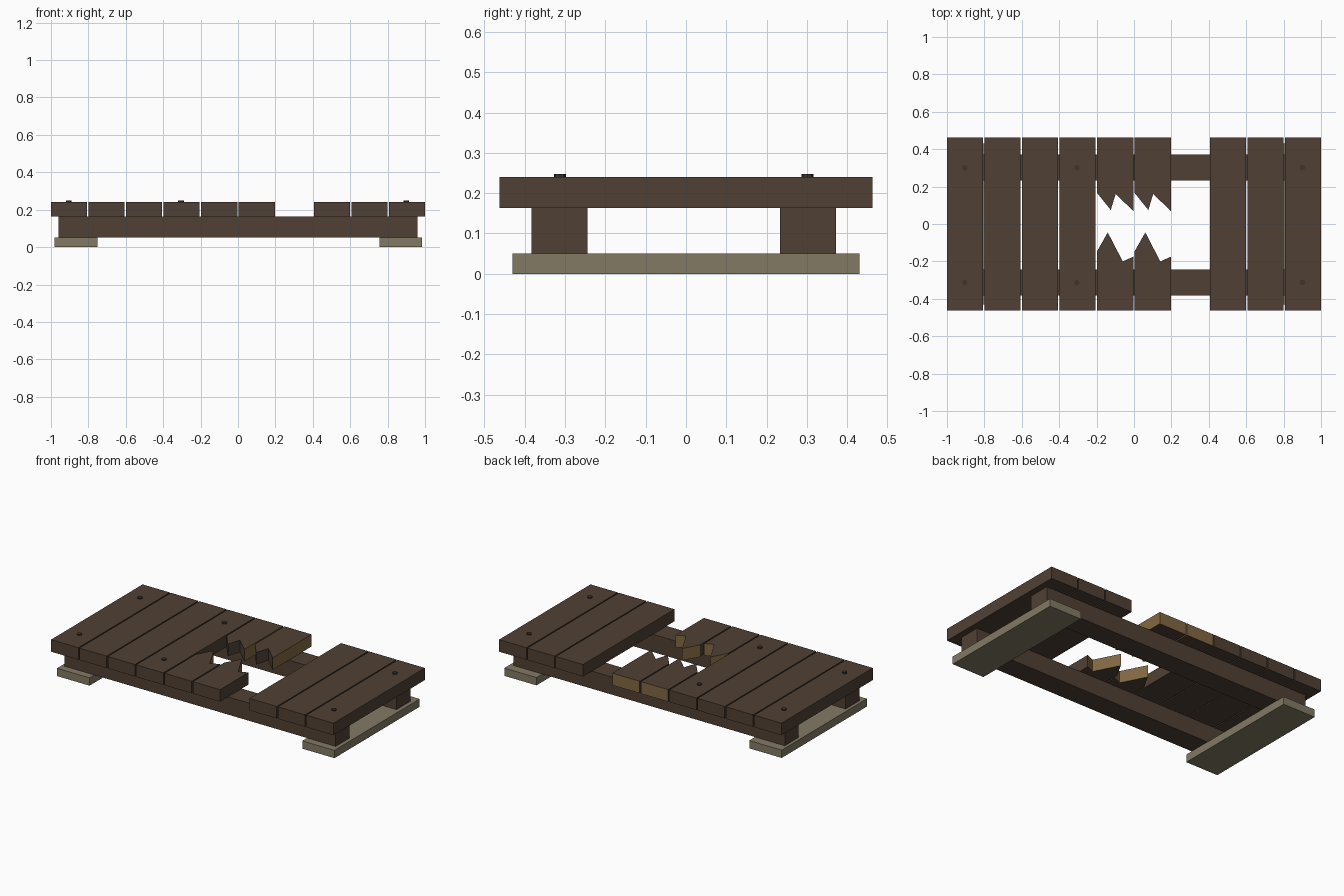
import bpy, bmesh

old = bpy.data.objects.get("Cube")
if old:
    bpy.data.objects.remove(old, do_unlink=True)


def material(name, r, g, b):
    col = [((c / 255 + 0.055) / 1.055) ** 2.4 for c in (r, g, b)] + [1]
    m = bpy.data.materials.new(name)
    m.use_nodes = True
    m.diffuse_color = col
    m.node_tree.nodes["Principled BSDF"].inputs["Base Color"].default_value = col
    return m


WOOD = material("dark wood", 80, 64, 52)
SPLIT = material("fresh split wood", 130, 104, 66)
SILL = material("weathered sill", 131, 122, 101)
NAIL = material("nail iron", 62, 50, 45)


def prism(name, outline, z0, z1, mats, is_split=None):
    """Extrude a flat outline upward; is_split picks side faces by their normal."""
    bm = bmesh.new()
    base = bm.faces.new([bm.verts.new((x, y, z0)) for x, y in outline])
    top = bmesh.ops.extrude_face_region(bm, geom=[base])["geom"]
    bmesh.ops.translate(bm, vec=(0, 0, z1 - z0),
                        verts=[v for v in top if isinstance(v, bmesh.types.BMVert)])
    bmesh.ops.recalc_face_normals(bm, faces=bm.faces)
    for f in bm.faces:
        if is_split and abs(f.normal.z) < 0.5 and is_split(f.normal):
            f.material_index = 1
    me = bpy.data.meshes.new(name)
    bm.to_mesh(me)
    bm.free()
    for m in mats:
        me.materials.append(m)
    ob = bpy.data.objects.new(name, me)
    bpy.context.collection.objects.link(ob)
    return ob


def box(name, x0, x1, y0, y1, z0, z1, mat):
    return prism(name, [(x0, y0), (x1, y0), (x1, y1), (x0, y1)], z0, z1, [mat])


BEAM_Z, DECK_Z, TOP_Z = 0.05, 0.163, 0.24
HALF_Y, HALF_W = 0.463, 0.0965

# Sills under both ends
box("sill_right", -0.98, -0.75, -0.431, 0.431, 0, BEAM_Z, SILL)
box("sill_left", 0.757, 0.985, -0.431, 0.431, 0, BEAM_Z, SILL)

# Long bearers
box("beam_front", -0.96, 0.96, -0.383, -0.244, BEAM_Z, DECK_Z, WOOD)
box("beam_back", -0.96, 0.96, 0.233, 0.372, BEAM_Z, DECK_Z, WOOD)

# Jagged break lines, as offsets from the plank centre
BACK_BREAK = [(-HALF_W, 0.165), (-0.024, 0.075), (0.002, 0.16), (HALF_W, 0.07)]
FRONT_BREAK = [(-HALF_W, -0.145), (-0.04, -0.045), (0.04, -0.2), (HALF_W, -0.175)]

# Deck: ten slots, two planks broken, one missing
for i in range(10):
    cx = -0.9035 + 0.2008 * i
    x0, x1 = cx - HALF_W, cx + HALF_W
    if i == 6:
        continue
    if i in (4, 5):
        back = [(cx + x, y) for x, y in BACK_BREAK] + [(x1, HALF_Y), (x0, HALF_Y)]
        front = [(cx + x, y) for x, y in FRONT_BREAK] + [(x1, -HALF_Y), (x0, -HALF_Y)]
        prism(f"broken_plank_back_{i}", back, DECK_Z, TOP_Z, [WOOD, SPLIT],
              lambda n: n.y > 0.99 or n.x > 0.99)
        prism(f"broken_plank_front_{i}", front, DECK_Z, TOP_Z, [WOOD, SPLIT],
              lambda n: n.y > 0.1)
    else:
        box(f"plank_{i}", x0, x1, -HALF_Y, HALF_Y, DECK_Z, TOP_Z, WOOD)

# Nail heads
for x in (-0.905, -0.305, 0.9):
    for y in (-0.313, 0.301):
        bpy.ops.mesh.primitive_cylinder_add(vertices=8, radius=0.015, depth=0.016,
                                            location=(x, y, TOP_Z))
        nail = bpy.context.object
        nail.name = "nail_head"
        nail.data.materials.append(NAIL)
